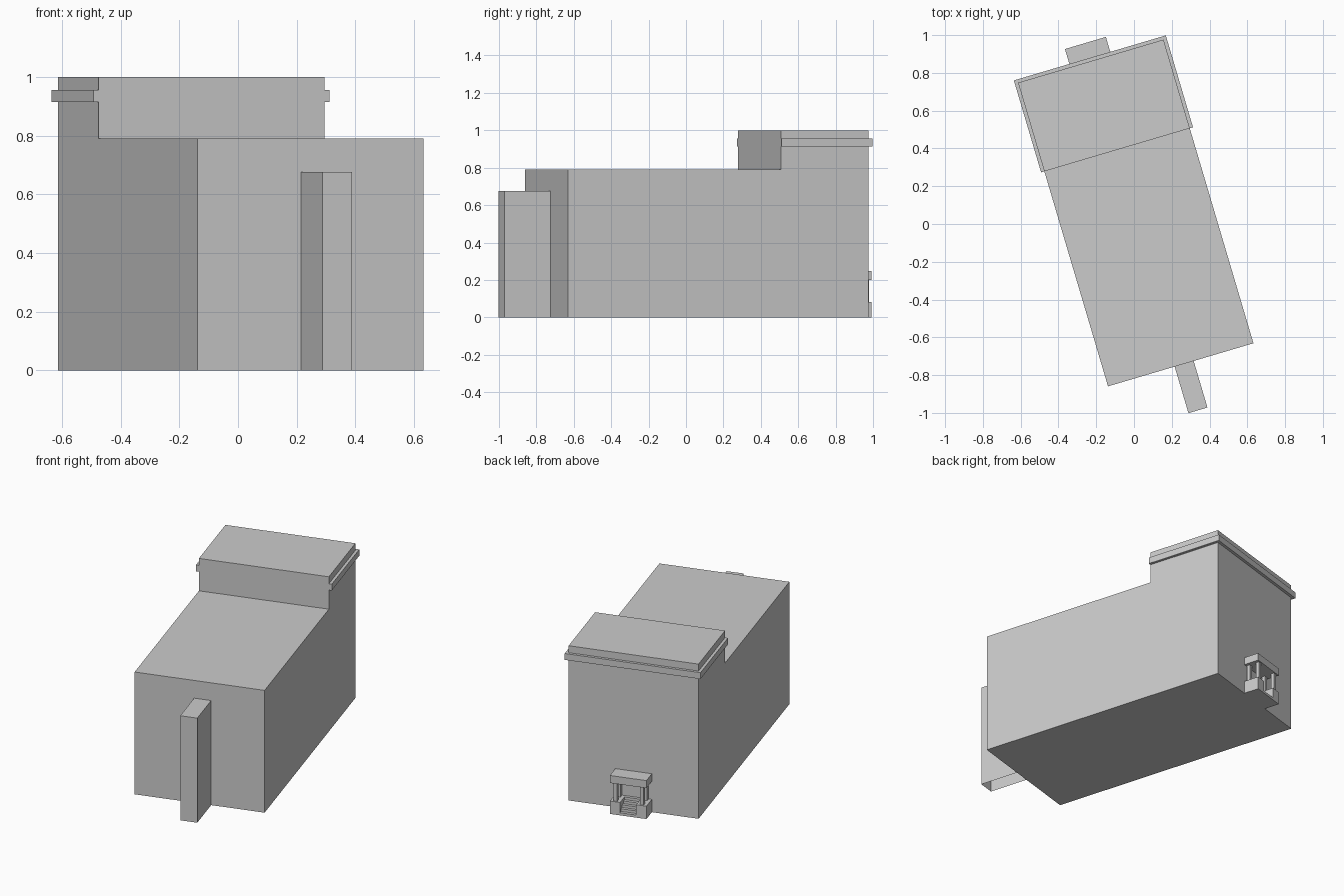
import bpy, bmesh, math
from mathutils import Vector

if "Cube" in bpy.data.objects:
    bpy.data.objects.remove(bpy.data.objects["Cube"], do_unlink=True)

TURN = math.radians(16.5)          # the whole building is turned on the plot
U0, U1 = -0.376, 0.427             # side walls
V0, V1 = -0.785, 0.8915            # front and back walls
MID = (U0 + U1) / 2

grey = bpy.data.materials.new("plain_grey")
grey.use_nodes = True
grey.diffuse_color = (0.6, 0.6, 0.6, 1)
grey.node_tree.nodes["Principled BSDF"].inputs["Base Color"].default_value = (0.6, 0.6, 0.6, 1)


def extrude(name, outline, direction, open_bottom=False):
    """Extrude a flat outline of 3D points into a solid."""
    bm = bmesh.new()
    face = bm.faces.new([bm.verts.new(p) for p in outline])
    ext = bmesh.ops.extrude_face_region(bm, geom=[face], use_keep_orig=True)
    moved = [g for g in ext["geom"] if isinstance(g, bmesh.types.BMVert)]
    bmesh.ops.translate(bm, verts=moved, vec=Vector(direction))
    bmesh.ops.recalc_face_normals(bm, faces=bm.faces[:])
    if open_bottom:
        low = [f for f in bm.faces if f.normal.z < -0.9]
        bmesh.ops.delete(bm, geom=low, context="FACES")
    mesh = bpy.data.meshes.new(name)
    bm.to_mesh(mesh)
    bm.free()
    mesh.materials.append(grey)
    obj = bpy.data.objects.new(name, mesh)
    obj.rotation_euler.z = TURN
    bpy.context.collection.objects.link(obj)
    return obj


def box(name, u, v, z, **options):
    outline = [(u[0], v[0], z[0]), (u[1], v[0], z[0]), (u[1], v[1], z[0]), (u[0], v[1], z[0])]
    return extrude(name, outline, (0, 0, z[1] - z[0]), **options)


# Main body: stepped side profile with a taller rear block
RISE = 0.402
profile = [(V0, 0), (V1, 0), (V1, 1.0), (RISE, 1.0), (RISE, 0.7905), (V0, 0.7905)]
extrude("building_body", [(U0, v, z) for v, z in profile], (U1 - U0, 0, 0))

# Cornice band around the sides and back of the rear block
P = 0.018
band = [(U0 - P, RISE), (U0, RISE), (U0, V1), (U1, V1), (U1, RISE),
        (U1 + P, RISE), (U1 + P, V1 + P), (U0 - P, V1 + P)]
extrude("cornice_band", [(u, v, 0.914) for u, v in band], (0, 0, 0.041))

# Front pier
box("front_pier", (-0.008, 0.097), (-1.042, V0), (0, 0.676), open_bottom=True)

# Rear porch: canopy, side plinths and columns
HALF, GAP, PORCH = 0.113, 0.05, 0.992
box("porch_canopy", (MID - HALF, MID + HALF), (V1, PORCH), (0.2, 0.2485))
for side, label in ((1, "left"), (-1, "right")):
    edges = sorted((MID + side * GAP, MID + side * HALF))
    box(f"porch_plinth_{label}", edges, (V1, PORCH), (0, 0.083))
    c = MID + side * 0.082
    for v, place in ((0.973, "outer"), (0.908, "inner")):
        box(f"porch_column_{label}_{place}", (c - 0.011, c + 0.011),
            (v - 0.011, v + 0.011), (0.083, 0.2))

# Porch steps rising to the back wall
STEPS = 5
run, rise = (PORCH - V1) / STEPS, 0.083 / STEPS
stair = [(V1, 0), (PORCH, 0)]
for i in range(STEPS):
    v = PORCH - i * run
    stair.append((v, (i + 1) * rise))
    stair.append((v - run, (i + 1) * rise))
extrude("porch_steps", [(MID - GAP, v, z) for v, z in stair], (2 * GAP, 0, 0))
